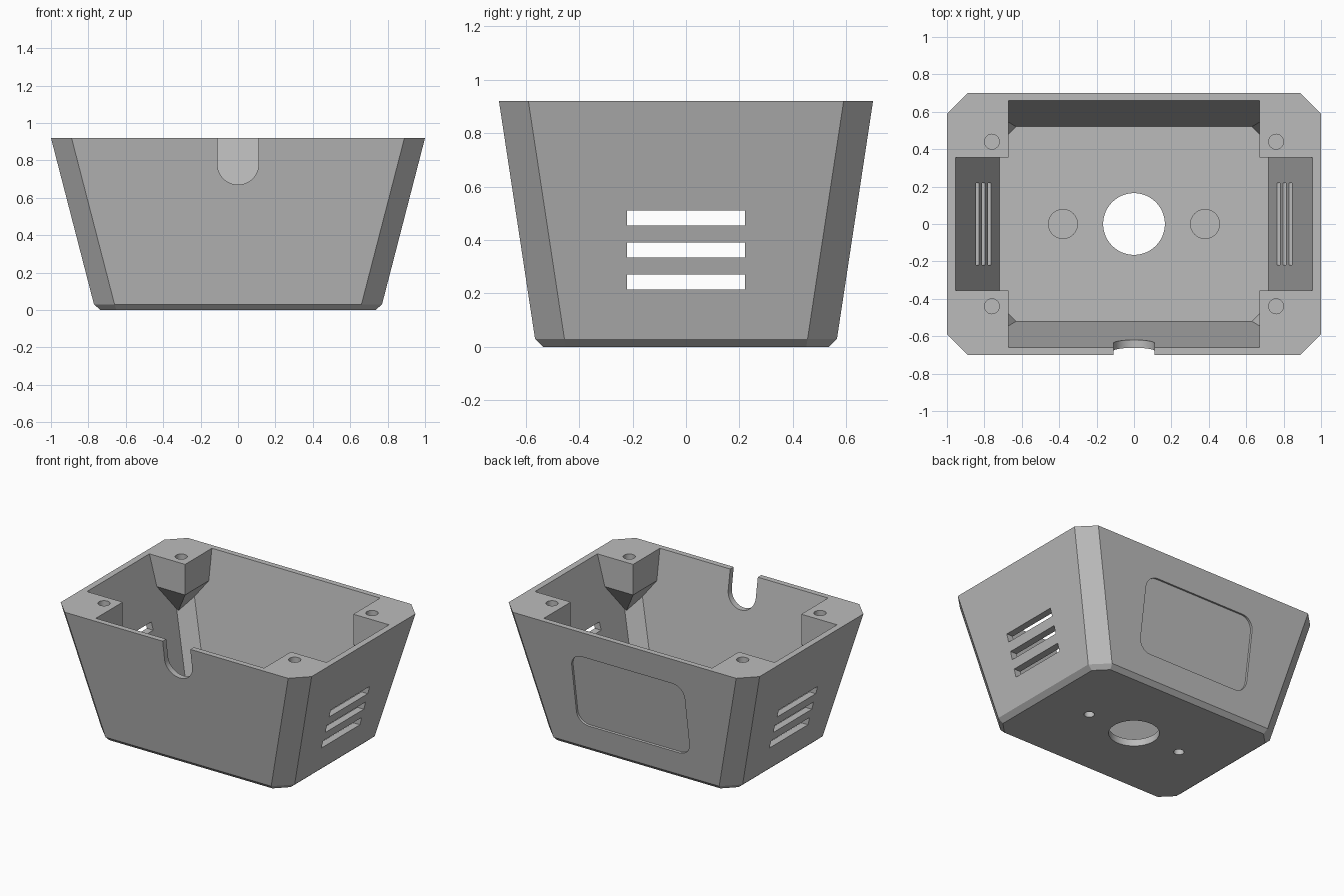
import bpy, bmesh, math
from mathutils import Vector, Matrix

if "Cube" in bpy.data.objects:
    bpy.data.objects.remove(bpy.data.objects["Cube"], do_unlink=True)

grey = bpy.data.materials.new("plain grey")
grey.use_nodes = True
colour = (0.5, 0.5, 0.5, 1)
grey.diffuse_color = colour
grey.node_tree.nodes["Principled BSDF"].inputs["Base Color"].default_value = colour


def finish(bm, name):
    bmesh.ops.recalc_face_normals(bm, faces=bm.faces)
    mesh = bpy.data.meshes.new(name)
    bm.to_mesh(mesh)
    bm.free()
    mesh.materials.append(grey)
    obj = bpy.data.objects.new(name, mesh)
    bpy.context.collection.objects.link(obj)
    return obj


def loft(name, rings):
    """Solid through rings of points with equal counts."""
    bm = bmesh.new()
    loops = [[bm.verts.new(p) for p in ring] for ring in rings]
    n = len(loops[0])
    for a, b in zip(loops, loops[1:]):
        for i in range(n):
            j = (i + 1) % n
            bm.faces.new((a[i], a[j], b[j], b[i]))
    bm.faces.new(loops[0][::-1])
    bm.faces.new(loops[-1])
    return finish(bm, name)


def octagon(hx, hy, c, z):
    """Rectangle with chamfered corners."""
    quarter = [(hx, hy - c), (hx - c, hy)]
    pts = quarter + [(-x, y) for x, y in quarter[::-1]]
    pts += [(-x, -y) for x, y in pts]
    return [(x, y, z) for x, y in pts]


def rounded(hw, hh, r, steps=8):
    """Outline of a rounded rectangle."""
    pts = []
    for k, (sx, sy) in enumerate([(1, 1), (-1, 1), (-1, -1), (1, -1)]):
        for i in range(steps + 1):
            a = math.pi / 2 * (k + i / steps)
            pts.append((sx * (hw - r) + r * math.cos(a), sy * (hh - r) + r * math.sin(a)))
    return pts


def cylinder(name, x, y, r, z0, z1, n=48):
    ring = [(x + r * math.cos(math.tau * i / n), y + r * math.sin(math.tau * i / n)) for i in range(n)]
    return loft(name, [[(px, py, z) for px, py in ring] for z in (z0, z1)])


def box(name, x0, x1, y0, y1, z0, z1):
    ring = [(x0, y0), (x1, y0), (x1, y1), (x0, y1)]
    return loft(name, [[(x, y, z) for x, y in ring] for z in (z0, z1)])


def combine(target, tool, operation="DIFFERENCE"):
    """Apply one boolean and discard the tool."""
    mod = target.modifiers.new("cut", "BOOLEAN")
    mod.operation, mod.object, mod.solver = operation, tool, "EXACT"
    depsgraph = bpy.context.evaluated_depsgraph_get()
    mesh = bpy.data.meshes.new_from_object(target.evaluated_get(depsgraph))
    target.modifiers.clear()
    target.data = mesh
    bpy.data.objects.remove(tool, do_unlink=True)


corners = [(sx, sy) for sx in (-1, 1) for sy in (-1, 1)]
top = 0.92

# Tapered outer shell with a bevelled foot
body = loft("enclosure_body", [octagon(0.735, 0.535, 0.085, 0),
                               octagon(0.77, 0.565, 0.11, 0.03),
                               octagon(1.0, 0.70, 0.11, top)])

# Cavity, leaving four corner posts with pointed undersides
cavity = loft("cavity", [octagon(0.72, 0.52, 0.09, 0.05), octagon(0.968, 0.668, 0.09, 0.97)])
for sx, sy in corners:
    bm = bmesh.new()
    for x in (0.67, 1.1):
        for y in (0.355, 0.8):
            for z in (0.70, 1.1):
                bm.verts.new((sx * x, sy * y, z))
    bm.verts.new((sx * 0.85, sy * 0.53, 0.46))
    bmesh.ops.convex_hull(bm, input=bm.verts)
    combine(cavity, finish(bm, "post"))
combine(body, cavity)

# Screw holes in the posts
for sx, sy in corners:
    combine(body, cylinder("screw_hole", sx * 0.76, sy * 0.44, 0.04, 0.70, 1.0, 32))

# Floor bosses with blind holes from below, and the central opening
for sx in (-1, 1):
    combine(body, cylinder("boss", sx * 0.38, 0, 0.08, 0.02, 0.13), "UNION")
    combine(body, cylinder("boss_hole", sx * 0.38, 0, 0.034, -0.1, 0.10, 32))
combine(body, cylinder("centre_hole", 0, 0, 0.165, -0.1, 0.2, 64))

# Round-bottomed cable notch in the front rim
arc = [math.pi + math.pi * i / 24 for i in range(25)]
notch = [(0.11 * math.cos(a), 0.78 + 0.11 * math.sin(a)) for a in arc] + [(0.11, 1.1), (-0.11, 1.1)]
combine(body, loft("notch", [[(x, y, z) for x, z in notch] for y in (-0.8, -0.5)]))

# Three vent slots through each end wall
for sx in (-1, 1):
    for i in range(3):
        z = 0.215 + 0.12 * i
        x0, x1 = sorted((sx * 0.6, sx * 1.1))
        combine(body, box("vent", x0, x1, -0.22, 0.22, z, z + 0.056))

# Shallow label recess parallel to the back wall
slope = math.atan2(0.135, 0.89)
place = Matrix.Translation((0, 0.631, 0.465)) @ Matrix.Rotation(-slope, 4, "X")
outline = rounded(0.45, 0.268, 0.09)
recess = loft("recess", [[place @ Vector((x, y, z)) for x, z in outline] for y in (-0.016, 0.1)])
combine(body, recess)

# Keep edges crisp and round walls smooth
bpy.ops.object.select_all(action="DESELECT")
body.select_set(True)
bpy.context.view_layer.objects.active = body
bpy.ops.object.shade_smooth_by_angle(angle=math.radians(20))
